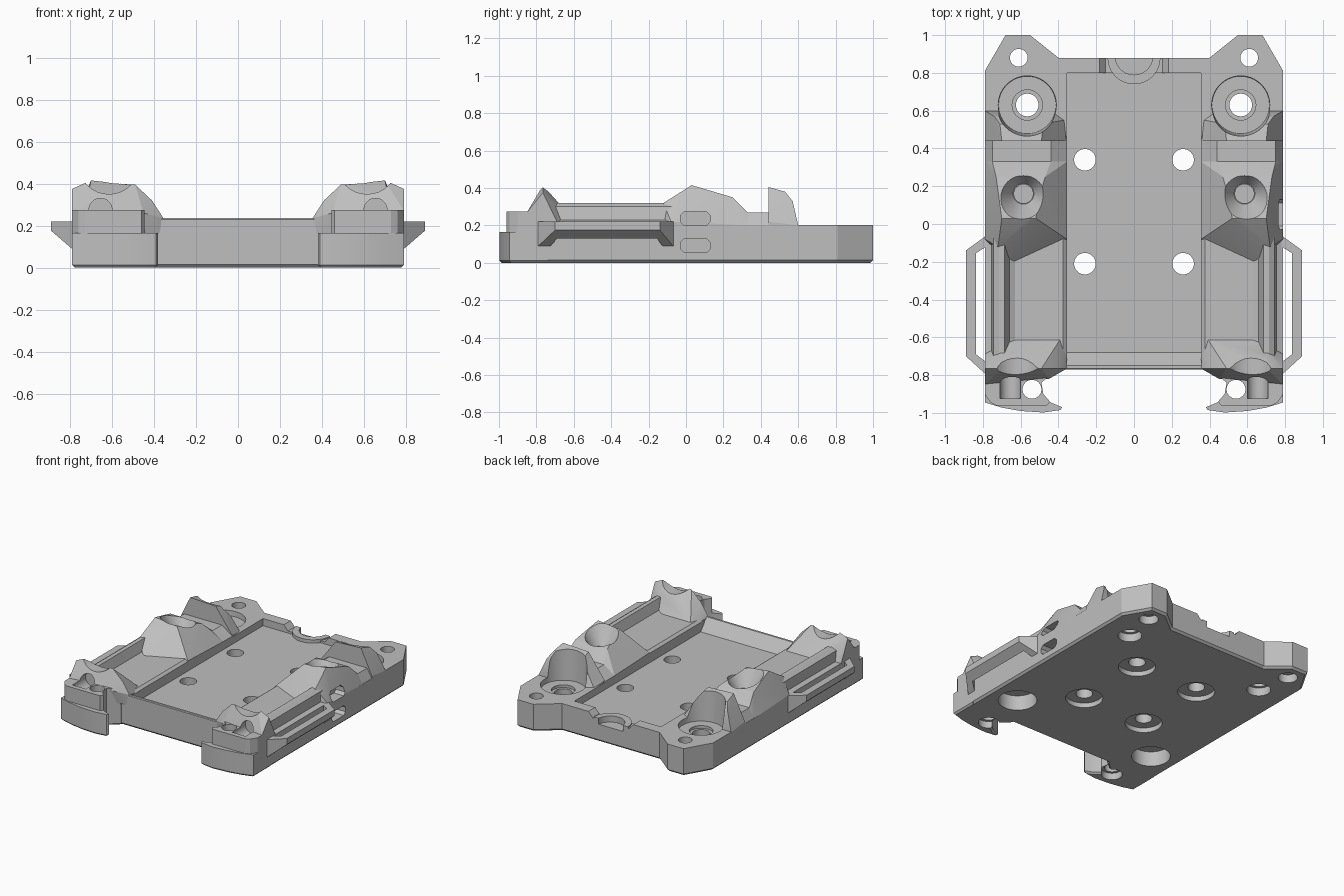
import bpy, bmesh, math
from mathutils import Matrix, Vector

if "Cube" in bpy.data.objects:
    bpy.data.objects.remove(bpy.data.objects["Cube"], do_unlink=True)

grey = bpy.data.materials.new("plain grey")
grey.use_nodes = True
colour = (0.52, 0.52, 0.52, 1)
grey.diffuse_color = colour
grey.node_tree.nodes["Principled BSDF"].inputs["Base Color"].default_value = colour


def finish(name, bm, side=1):
    """Turn a bmesh into an object, flipped across x for the other side."""
    for v in bm.verts:
        v.co.x *= side
    if side < 0:
        bmesh.ops.reverse_faces(bm, faces=bm.faces)
    bm.normal_update()
    bmesh.ops.recalc_face_normals(bm, faces=bm.faces)
    mesh = bpy.data.meshes.new(name)
    bm.to_mesh(mesh)
    bm.free()
    mesh.materials.append(grey)
    ob = bpy.data.objects.new(name, mesh)
    bpy.context.collection.objects.link(ob)
    return ob


def prism(name, pts, lo, hi, axis="z", side=1, chamfer=0):
    """Extrude a flat outline along one axis."""
    place = {"x": lambda a, b, t: (t, a, b),
             "y": lambda a, b, t: (a, t, b),
             "z": lambda a, b, t: (a, b, t)}[axis]
    bm = bmesh.new()
    face = bm.faces.new([bm.verts.new(place(a, b, lo)) for a, b in pts])
    new = bmesh.ops.extrude_face_region(bm, geom=[face])["geom"]
    move = Vector(place(0, 0, hi - lo))
    bmesh.ops.translate(bm, vec=move, verts=[g for g in new if isinstance(g, bmesh.types.BMVert)])
    bm.normal_update()
    bmesh.ops.recalc_face_normals(bm, faces=bm.faces)
    if chamfer:
        low = [e for e in bm.edges if all(v.co.z < lo + 0.001 for v in e.verts)]
        bmesh.ops.bevel(bm, geom=low, offset=chamfer, segments=1, affect="EDGES")
    return finish(name, bm, side)


def box(name, x, y, z):
    return prism(name, [(x[0], y[0]), (x[1], y[0]), (x[1], y[1]), (x[0], y[1])], *z)


def hull(name, pts, side):
    bm = bmesh.new()
    for p in pts:
        bm.verts.new(p)
    out = bmesh.ops.convex_hull(bm, input=bm.verts)
    junk = [v for v in out["geom_interior"] if isinstance(v, bmesh.types.BMVert)]
    bmesh.ops.delete(bm, geom=junk, context="VERTS")
    bmesh.ops.dissolve_limit(bm, angle_limit=0.01, verts=bm.verts, edges=bm.edges)
    return finish(name, bm, side)


def drum(x, y, lo, hi, r1, r2=None, side=1):
    """Upright round cutter, tapered when the radii differ."""
    bm = bmesh.new()
    bmesh.ops.create_cone(bm, cap_ends=True, segments=40, radius1=r1, radius2=r2 or r1,
                          depth=hi - lo, matrix=Matrix.Translation((x, y, (lo + hi) / 2)))
    return finish("cutter", bm, side)


def bore(x, z, lo, hi, r, side):
    """Round cutter lying along y."""
    ring = [(x + r * math.cos(a * math.pi / 16), z + r * math.sin(a * math.pi / 16)) for a in range(32)]
    return prism("cutter", ring, lo, hi, "y", side)


def cut(ob, cutters):
    for c in cutters:
        mod = ob.modifiers.new("cut", "BOOLEAN")
        mod.operation, mod.solver, mod.object = "DIFFERENCE", "EXACT", c
    bpy.context.view_layer.update()
    mesh = bpy.data.meshes.new_from_object(ob.evaluated_get(bpy.context.evaluated_depsgraph_get()))
    ob.modifiers.clear()
    ob.data = mesh


parts, cutters = [], []
floor = 0.15

# Base plate with two rear ears
half = [(0.79, -0.77), (0.79, 0.81), (0.68, 1.0), (0.55, 1.0), (0.40, 0.88)]
base = prism("base_plate", half + [(-x, y) for x, y in reversed(half)], 0, 0.203, chamfer=0.015)
notch = drum(0, 0.89, floor - 0.02, 0.3, 0.1)
pocket = [box("cutter", (-0.355, 0.355), (-0.74, 0.8), (floor, 0.5)),
          prism("cutter", [(-0.19, 0.21), (-0.15, 0.165), (0.15, 0.165), (0.19, 0.21)], 0.78, 0.9, "y"),
          notch]

# Raised half ring in the rear notch
ring = prism("rear_notch_ring", [(0.14 * math.cos(a * math.pi / 20), 0.88 - 0.14 * math.sin(a * math.pi / 20))
                                 for a in range(21)], 0.1, 0.175)
cut(ring, [notch])

# Sloped lip between the front towers
lip = prism("front_lip", [(-0.77, 0.1), (-0.77, 0.23), (-0.765, 0.235), (-0.75, 0.235), (-0.68, floor), (-0.68, 0.1)],
            -0.42, 0.42, "x")
parts += [base, ring, lip]

for s, word in ((1, "left"), (-1, "right")):
    # Screw holes, funnels and underside recesses
    boss = drum(0.565, 0.63, 0.165, 0.45, 0.152, 0.168, s)
    boss_hole = drum(0.565, 0.63, -0.1, 0.4, 0.06, side=s)
    boss_step = drum(0.565, 0.63, 0.145, 0.4, 0.08, side=s)
    funnel = drum(0.585, 0.16, 0.28, 0.41, 0.055, 0.14, s)
    shaft = drum(0.585, 0.16, 0.13, 0.4, 0.05, side=s)
    tower_hole = drum(0.54, -0.875, -0.1, 0.5, 0.05, side=s)
    tower_step = drum(0.54, -0.875, -0.1, 0.05, 0.07, side=s)
    holes = [boss, boss_hole, boss_step, shaft,
             drum(0.61, 0.88, -0.1, 0.4, 0.047, side=s),
             drum(0.61, 0.88, -0.1, 0.06, 0.065, side=s),
             drum(0.565, 0.63, -0.1, 0.06, 0.08, side=s),
             drum(0.585, -0.52, -0.1, 0.11, 0.13, side=s)]
    for y in (0.34, -0.21):
        holes += [drum(0.26, y, -0.1, 0.4, 0.057, side=s), drum(0.26, y, -0.1, 0.035, 0.125, side=s)]
    pocket += holes

    # Tie slots on the left flank only
    slots = []
    if s == 1:
        for z in (0.055, 0.2):
            c = 0.02
            ends = [(-0.03, z + c), (-0.03 + c, z), (0.13 - c, z), (0.13, z + c),
                    (0.13, z + 0.073 - c), (0.13 - c, z + 0.073), (-0.03 + c, z + 0.073), (-0.03, z + 0.073 - c)]
            slots.append(prism("cutter", ends, 0.71, 0.9, "x"))
        pocket += slots

    # Side rail with a cable trough
    rail = prism(word + "_rail", [(0.355, 0.12), (0.355, 0.22), (0.375, 0.235), (0.63, 0.235), (0.66, 0.25),
                                  (0.685, 0.32), (0.715, 0.32), (0.745, 0.30), (0.755, 0.23),
                                  (0.79, 0.215), (0.79, 0.12)], -0.72, -0.05, "y", s)

    # Faceted middle mount with screw funnel, and the flat shelf behind it
    mount = hull(word + "_middle_mount", [
        (0.355, -0.08, 0.16), (0.79, -0.1, 0.16), (0.355, 0.33, 0.16), (0.79, 0.33, 0.16),
        (0.355, -0.08, 0.225), (0.64, -0.2, 0.235), (0.79, -0.08, 0.22), (0.72, -0.12, 0.32),
        (0.52, 0.03, 0.395), (0.70, 0.03, 0.415), (0.71, 0.18, 0.37), (0.49, 0.18, 0.365),
        (0.47, 0.25, 0.345), (0.73, 0.25, 0.35), (0.44, 0.33, 0.27), (0.75, 0.33, 0.27),
        (0.355, 0.33, 0.21), (0.79, 0.33, 0.2)], s)
    cut(mount, [funnel, shaft] + slots)
    shelf = prism(word + "_shelf", [(0.355, 0.16), (0.355, 0.21), (0.44, 0.27), (0.75, 0.27), (0.79, 0.2),
                                    (0.79, 0.16)], 0.33, 0.45, "y", s)
    cut(shelf, [boss])

    # Upright rear shield around the rear screw seat
    shield = hull(word + "_rear_shield", [
        (0.355, 0.44, 0.16), (0.79, 0.44, 0.16), (0.37, 0.55, 0.16), (0.44, 0.6, 0.16), (0.79, 0.6, 0.16),
        (0.36, 0.44, 0.22), (0.37, 0.55, 0.2), (0.44, 0.6, 0.2), (0.79, 0.6, 0.2), (0.79, 0.44, 0.22),
        (0.49, 0.44, 0.395), (0.70, 0.44, 0.405), (0.71, 0.53, 0.38), (0.48, 0.53, 0.37),
        (0.74, 0.57, 0.33)], s)
    cut(shield, [boss, boss_step, boss_hole])

    # Front tower: wide curved foot and narrower upper block
    foot = prism(word + "_tower_foot", [
        (0.40, -0.74), (0.42, -0.78), (0.49, -0.84), (0.48, -0.91), (0.44, -0.945), (0.38, -0.97), (0.39, -0.985),
        (0.48, -0.998), (0.6, -0.99), (0.7, -0.972), (0.79, -0.945), (0.79, -0.74)], 0, 0.165, "z", s, 0.012)
    block = prism(word + "_tower_block", [
        (0.42, -0.74), (0.42, -0.78), (0.49, -0.84), (0.48, -0.9), (0.445, -0.94), (0.46, -0.96), (0.73, -0.96),
        (0.76, -0.945), (0.79, -0.9), (0.79, -0.74)], 0.15, 0.275, "z", s)

    # Peaked ridge behind the tower
    ridge = hull(word + "_front_ridge", [
        (0.355, -0.76, 0.16), (0.42, -0.79, 0.16), (0.79, -0.84, 0.16), (0.79, -0.7, 0.16),
        (0.45, -0.82, 0.26), (0.79, -0.85, 0.27), (0.355, -0.765, 0.235), (0.41, -0.765, 0.32),
        (0.49, -0.765, 0.395), (0.70, -0.765, 0.415), (0.79, -0.765, 0.375),
        (0.44, -0.69, 0.3), (0.71, -0.69, 0.33), (0.79, -0.69, 0.22),
        (0.39, -0.61, 0.23), (0.67, -0.61, 0.23), (0.36, -0.68, 0.22)], s)
    saddle = bore(0.615, 0.495, -0.9, -0.6, 0.145, s)
    cable = bore(0.655, 0.275, -0.925, -0.77, 0.055, s)
    cut(ridge, [saddle, cable, tower_hole])
    cut(block, [cable, tower_hole])
    cut(foot, [tower_hole, tower_step])

    # Strap loop: wedge with a slot
    loop = hull(word + "_strap_loop", [
        (0.78, -0.80, 0.22), (0.89, -0.70, 0.22), (0.89, -0.14, 0.22), (0.78, -0.06, 0.22),
        (0.89, -0.70, 0.175), (0.89, -0.14, 0.175), (0.78, -0.80, 0.08), (0.78, -0.06, 0.08)], s)
    slot = prism("cutter", [(0.79, -0.725), (0.837, -0.69), (0.837, -0.155), (0.79, -0.125)], -0.1, 0.5, "z", s)
    cut(loop, [slot])

    cutters += [funnel, tower_hole, tower_step, saddle, cable, slot]
    parts += [rail, mount, shelf, shield, foot, block, ridge, loop]

cut(base, pocket)
for c in cutters + pocket:
    bpy.data.objects.remove(c, do_unlink=True)

# Smooth round walls, keep hard edges
bpy.ops.object.select_all(action="DESELECT")
for ob in parts:
    ob.select_set(True)
bpy.context.view_layer.objects.active = base
bpy.ops.object.shade_smooth_by_angle(angle=math.radians(20))
